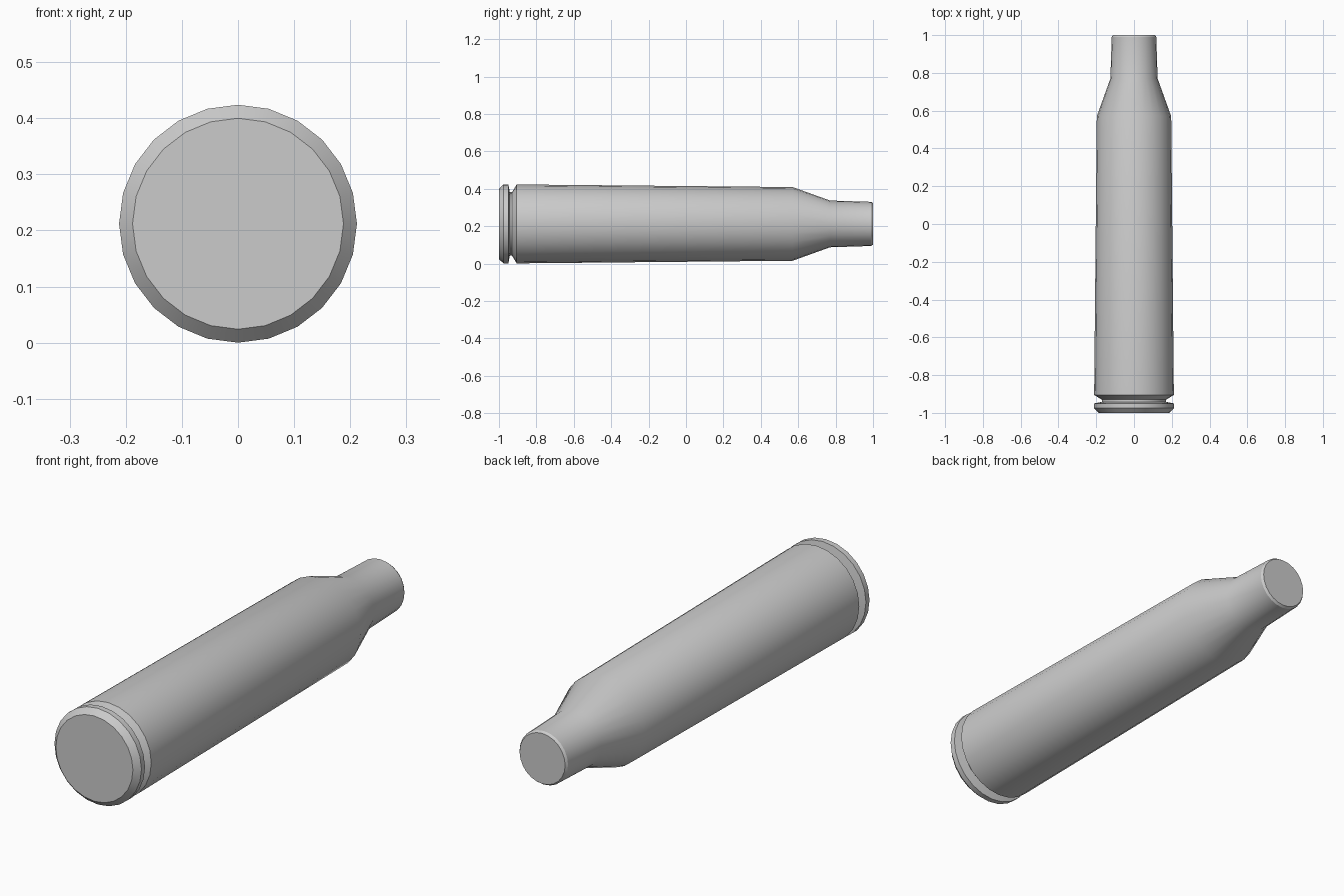
import bpy, bmesh, math

if "Cube" in bpy.data.objects:
    bpy.data.objects.remove(bpy.data.objects["Cube"])

SIDES = 24
CENTRE_Z = 0.212

# Profile along the length: (y, radius)
profile = [
    (-1.0, 0.188), (-0.975, 0.212), (-0.95, 0.212),   # base rim
    (-0.942, 0.17), (-0.93, 0.17), (-0.905, 0.211),   # groove
    (0.57, 0.197), (0.77, 0.125),                     # body and shoulder
    (0.99, 0.118), (1.0, 0.111),                      # neck and mouth
]

# Turned casing: one ring per profile point, bridged and capped
bm = bmesh.new()
rings = []
for y, r in profile:
    rings.append([bm.verts.new((r * math.sin(math.tau * i / SIDES), y,
                                CENTRE_Z + r * math.cos(math.tau * i / SIDES)))
                  for i in range(SIDES)])
for a, b in zip(rings, rings[1:]):
    for i in range(SIDES):
        j = (i + 1) % SIDES
        bm.faces.new((a[i], a[j], b[j], b[i]))
bm.faces.new(rings[0])
bm.faces.new(rings[-1])
bmesh.ops.recalc_face_normals(bm, faces=bm.faces)

mesh = bpy.data.meshes.new("casing")
bm.to_mesh(mesh)
bm.free()
casing = bpy.data.objects.new("casing", mesh)
bpy.context.collection.objects.link(casing)

# Smooth sides with crisp rim and groove edges
bpy.context.view_layer.objects.active = casing
casing.select_set(True)
bpy.ops.object.shade_smooth_by_angle(angle=math.radians(30))
